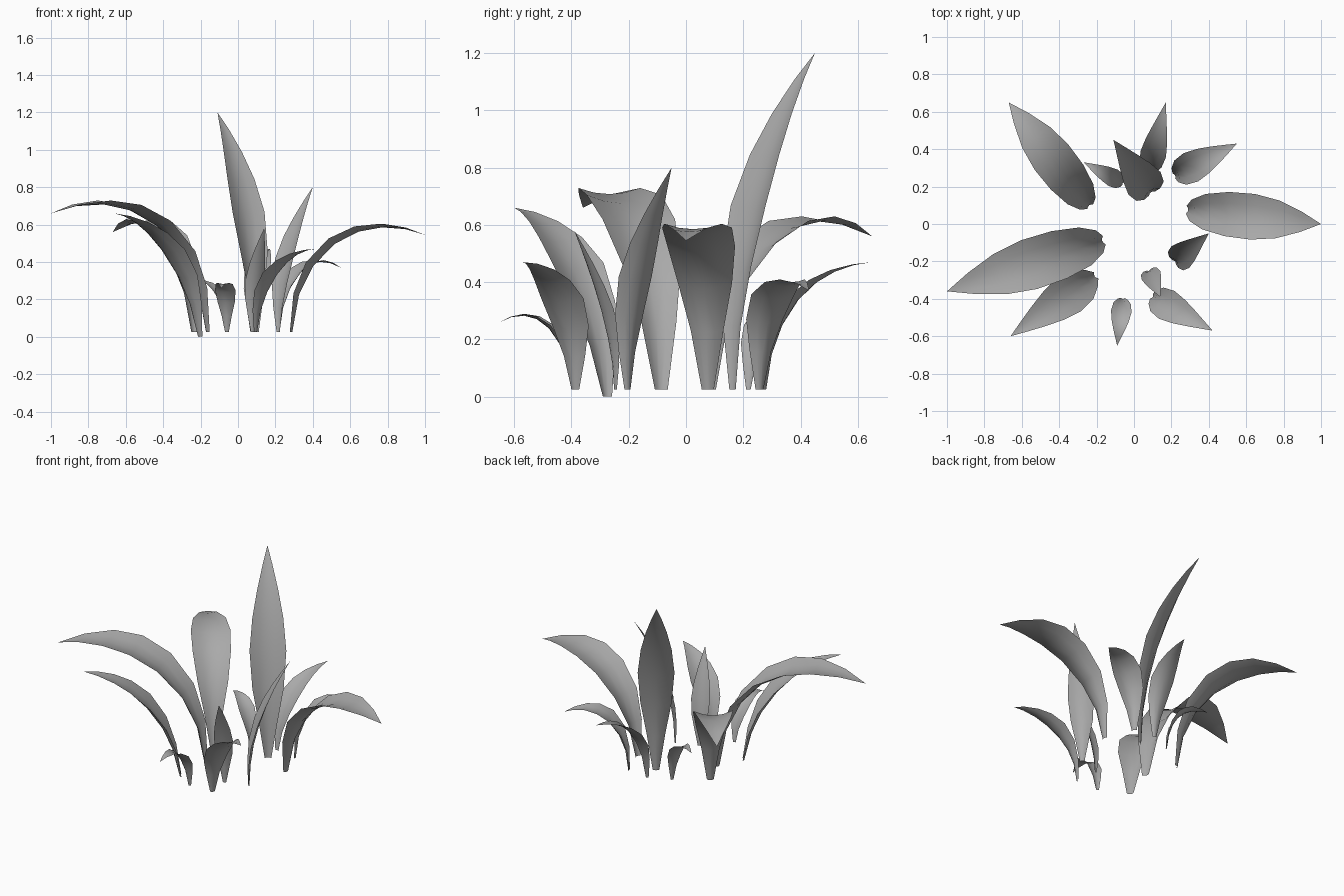
import bpy
from mathutils import Vector

cube = bpy.data.objects.get("Cube")
if cube:
    bpy.data.objects.remove(cube, do_unlink=True)

# One plain grey for every leaf
grey = bpy.data.materials.new("leaf_grey")
grey.use_nodes = True
colour = (0.4, 0.4, 0.4, 1)
grey.diffuse_color = colour
grey.node_tree.nodes["Principled BSDF"].inputs["Base Color"].default_value = colour

# Share of the full width at each station from root to point
BROAD = [(0, .17), (.17, .46), (.33, .76), (.5, .95),
         (.65, .98), (.78, .81), (.9, .43)]
SLENDER = [(0, .18), (.17, .5), (.33, .85), (.5, 1),
           (.65, .84), (.78, .57), (.9, .27)]
ACROSS = (-1, -.5, 0, .5, 1)


def bezier(a, b, c, d, t):
    s = 1 - t
    return a * s**3 + b * 3 * s * s * t + c * 3 * s * t * t + d * t**3


def bezier_slope(a, b, c, d, t):
    s = 1 - t
    return (b - a) * s * s + (c - b) * 2 * s * t + (d - c) * t * t


def leaf(name, root, tip, rise, crest, width, outline=SLENDER, cup=.5):
    """Cupped blade along an arching midrib; rise and crest are (reach share, height)."""
    root, tip = Vector(root), Vector(tip)
    reach = Vector((tip.x - root.x, tip.y - root.y, 0))
    floor = Vector((root.x, root.y, 0))
    handles = [floor + reach * share + Vector((0, 0, height))
               for share, height in (rise, crest)]
    rib = (root, *handles, tip)
    side = Vector((-reach.y, reach.x, 0)).normalized()
    verts, faces = [], []
    columns = len(ACROSS)
    for t, share in outline:
        centre = bezier(*rib, t)
        inward = bezier_slope(*rib, t).cross(side).normalized()
        half = width * share / 2
        depth = half * cup * (1 - .8 * t)
        verts += [centre + side * half * u + inward * depth * u * u for u in ACROSS]
    verts.append(tip)
    last = len(outline) - 1
    for r in range(len(outline)):
        for c in range(columns - 1):
            i = r * columns + c
            if r < last:
                faces.append((i + 1, i + columns + 1, i + columns, i))
            else:
                faces.append((i + 1, len(verts) - 1, i))
    mesh = bpy.data.meshes.new(name)
    mesh.from_pydata(verts, [], faces)
    mesh.materials.append(grey)
    mesh.shade_smooth()
    obj = bpy.data.objects.new(name, mesh)
    bpy.context.collection.objects.link(obj)


# Tall and arching leaves
leaf("tall_back_leaf", (.09, .17, .025), (-.11, .45, 1.2), (0, .45), (.35, .9), .21)
leaf("long_right_leaf", (-.17, -.09, .025), (-1, -.36, .66), (.03, .5), (.45, .84), .28, BROAD)
leaf("long_left_leaf", (.29, .075, .025), (1, 0, .545), (.03, .45), (.49, .685), .25, BROAD)
leaf("back_right_leaf", (-.24, .1, .025), (-.67, .65, .56), (.03, .45), (.45, .735), .23, BROAD)
leaf("front_right_leaf", (-.21, -.28, 0), (-.66, -.6, .66), (.1, .35), (.5, .62), .22)
leaf("upright_left_leaf", (.22, -.2, .025), (.4, -.05, .8), (0, .28), (.32, .55), .15)

# Short leaves around the clump
leaf("back_left_leaf", (.22, .26, .025), (.55, .43, .37), (.03, .3), (.45, .475), .17)
leaf("back_leaf", (.08, .28, .025), (.17, .65, .47), (.05, .28), (.4, .45), .14)
leaf("small_back_leaf", (-.06, .22, .025), (-.27, .33, .29), (.05, .2), (.4, .34), .1)
leaf("front_left_leaf", (.1, -.39, .025), (.42, -.57, .47), (.03, .25), (.4, .46), .17)
leaf("small_front_leaf", (-.06, -.4, .025), (-.09, -.65, .26), (.05, .2), (.45, .34), .11)
leaf("upright_front_leaf", (.08, -.25, .025), (.14, -.39, .58), (0, .2), (.4, .4), .11)
